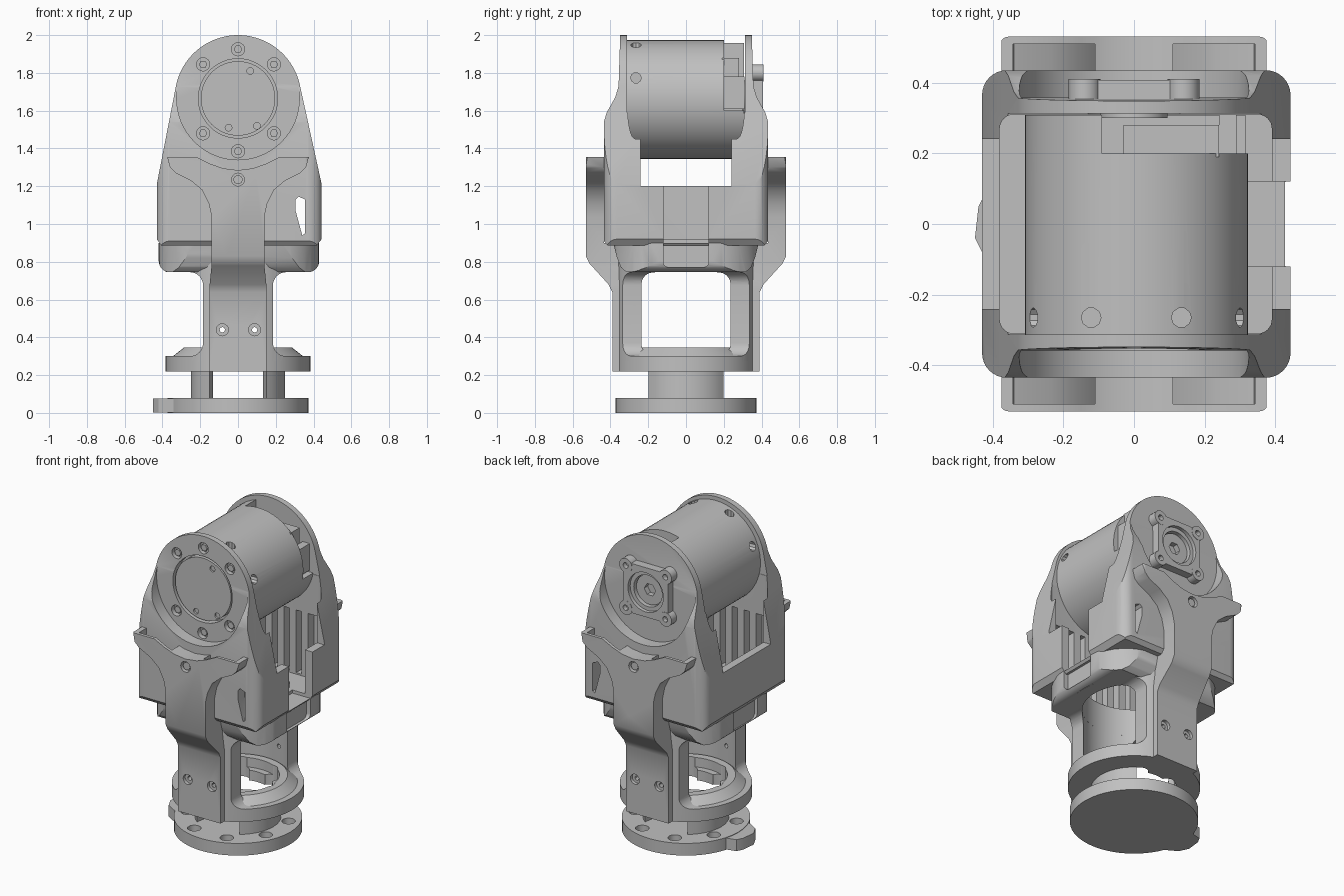
import bpy, bmesh, math

cube = bpy.data.objects.get("Cube")
if cube:
    bpy.data.objects.remove(cube)

grey = bpy.data.materials.new("satin_grey")
grey.use_nodes = True
colour = (0.53, 0.53, 0.53, 1)
grey.diffuse_color = colour
grey.node_tree.nodes["Principled BSDF"].inputs["Base Color"].default_value = colour

MAP = {"x": lambda u, v, d: (d, u, v),
       "y": lambda u, v, d: (u, d, v),
       "z": lambda u, v, d: (u, v, d)}


def prism(name, axis, pts, a, b, scale=1):
    """Extrude a 2D outline along an axis from a to b, scaling the far end."""
    bm = bmesh.new()
    lo = [bm.verts.new(MAP[axis](u, v, a)) for u, v in pts]
    hi = [bm.verts.new(MAP[axis](u * scale, v * scale, b)) for u, v in pts]
    bm.faces.new(lo)
    bm.faces.new(hi)
    for i in range(len(pts)):
        j = (i + 1) % len(pts)
        bm.faces.new((lo[i], lo[j], hi[j], hi[i]))
    bmesh.ops.recalc_face_normals(bm, faces=bm.faces)
    me = bpy.data.meshes.new(name)
    bm.to_mesh(me)
    bm.free()
    me.materials.append(grey)
    ob = bpy.data.objects.new(name, me)
    bpy.context.collection.objects.link(ob)
    return ob


def arc(r, cu=0, cv=0, start=0, end=360, n=48):
    steps = n if end - start == 360 else n + 1
    return [(cu + r * math.cos(math.radians(start + (end - start) * i / n)),
             cv + r * math.sin(math.radians(start + (end - start) * i / n))) for i in range(steps)]


def rect(u0, u1, v0, v1, r=0):
    if not r:
        return [(u0, v0), (u1, v0), (u1, v1), (u0, v1)]
    return (arc(r, u1 - r, v1 - r, 0, 90, 8) + arc(r, u0 + r, v1 - r, 90, 180, 8)
            + arc(r, u0 + r, v0 + r, 180, 270, 8) + arc(r, u1 - r, v0 + r, 270, 359.9, 8))


def boolean(ob, mode, *spec, **kw):
    """Combine with a temporary prism, then discard it."""
    tool = prism("cutter", *spec, **kw)
    mod = ob.modifiers.new("cut", "BOOLEAN")
    mod.operation, mod.solver, mod.object = mode, "EXACT", tool
    bpy.context.view_layer.objects.active = ob
    bpy.ops.object.modifier_apply(modifier=mod.name)
    bpy.data.objects.remove(tool)


def cut(ob, *spec, **kw):
    boolean(ob, "DIFFERENCE", *spec, **kw)


def mirror_pts(pts):
    return pts + [(-u, v) for u, v in reversed(pts) if abs(u) > 1e-5]


AXIS_Z = 1.665

# Base disc with bolt holes and an index tab
base = prism("base_disc", "z", arc(0.372, n=64), 0, 0.078)
boolean(base, "UNION", "z", [(-0.3, -0.17), (-0.42, -0.1), (-0.45, -0.04), (-0.44, 0.05), (-0.42, 0.09), (-0.3, 0.12)],
        0.002, 0.075)
for k in range(8):
    t = math.radians(22.5 + 45 * k)
    cut(base, "z", arc(0.04, 0.3 * math.cos(t), 0.3 * math.sin(t), n=16), 0.03, 0.1)

# Spacer posts between the disc and the lower ring
for side, s in (("left", 1), ("right", -1)):
    prism(side + "_spacer", "z", [(s * u, v) for u, v in
          arc(0.25, 0, 0, -53, 53, 12) + arc(0.16, 0, 0, 35, -35, 12)], 0.07, 0.235)

# Lower ring with sloping shoulder and a notched bore
ring = prism("lower_ring", "z", arc(0.383, n=64), 0.22, 0.275)
boolean(ring, "UNION", "z", arc(0.383, n=64), 0.27, 0.345, scale=0.75)
cut(ring, "z", arc(0.24, n=48), 0.285, 0.5)
cut(ring, "z", arc(0.2, n=48), 0.1, 0.5)
for k in range(6):
    t = math.radians(60 * k)
    cut(ring, "z", arc(0.05, 0.2 * math.cos(t), 0.2 * math.sin(t), n=12), 0.1, 0.5)

# Cylindrical leg shell with filleted side windows
legs = prism("leg_shell", "z", arc(0.383, n=64), 0.25, 0.8)
cut(legs, "z", arc(0.3, n=64), 0.1, 1)
for s in (1, -1):
    cut(legs, "y", [(s * x, z) for x, z in rect(0.185, 1, 0.3, 0.745, 0.07)], -1, 1)

# Yoke arms, front and back
OUTLINE = mirror_pts([(0.0, 0.22), (0.15, 0.22), (0.15, 0.68), (0.14, 0.78), (0.14, 1.04),
                      (0.155, 1.11), (0.19, 1.18), (0.25, 1.23), (0.33, 1.27), (0.36, 1.3),
                      (0.375, 1.355), (0.22, 1.355), (0.15, 1.32), (0.08, 1.295), (0.0, 1.285)])
POCKET = [(0.11, 1.5), (0.11, 1.12), (0.16, 1.19), (0.235, 1.25), (0.34, 1.3), (0.35, 1.5)]
for side, s in (("front", -1), ("back", 1)):
    arm = prism(side + "_yoke_arm", "y", OUTLINE, s * 0.2, s * 0.6)
    boolean(arm, "INTERSECT", "x", [(s * y, z) for y, z in
            [(0.2, 0.22), (0.39, 0.22), (0.39, 0.64), (0.41, 0.68), (0.51, 0.79), (0.53, 0.83), (0.53, 1.355),
             (0.433, 1.355), (0.433, 0.9), (0.2, 0.89)]], -1, 1)
    boolean(arm, "INTERSECT", "z", rect(-0.38, 0.38, -0.53, 0.53, 0.025), 0, 2)
    cut(arm, "z", arc(0.3, n=64), 0.1, 1)
    for m in (1, -1):
        cut(arm, "y", [(m * x, z) for x, z in POCKET], s * 0.4, s * 0.51)
    cut(arm, "y", arc(0.034, 0, 1.235, n=16), s * 0.5, s * 0.6)
    for part in (arm, legs):
        for x in (-0.083, 0.088):
            cut(part, "y", arc(0.032, x, 0.44, n=16), s * 0.37, s * 0.5)
            cut(part, "y", arc(0.014, x, 0.44, n=12), s * 0.2, s * 0.5)
    prism(side + "_yoke_screw", "y", arc(0.024, 0, 1.235, n=16), s * 0.49, s * 0.52)

# Saddle frame joining the arms beneath the housing
saddle = prism("saddle_frame", "z", rect(-0.42, 0.43, -0.39, 0.39, 0.25), 0.74, 0.91)
boolean(saddle, "INTERSECT", "y", rect(-0.42, 0.43, 0.745, 1.1, 0.06), -1, 1)
boolean(saddle, "INTERSECT", "x", mirror_pts([(0.31, 0.74), (0.345, 0.77), (0.365, 0.82), (0.385, 0.9)]), -1, 1)
cut(saddle, "z", arc(0.3, n=48), 0.5, 1)
for s in (1, -1):
    cut(saddle, "x", rect(-0.12, 0.12, 0.77, 1, 0.03), s * 0.4, s * 0.6)

# Main housing: tapered cheeks on a rounded box
body = prism("housing", "y", [(-0.43, 1.21), (-0.43, 0.92), (-0.405, 0.885), (0.415, 0.885), (0.443, 0.92),
                              (0.443, 1.21)] + arc(0.335, 0, AXIS_Z, 12, 168, 40), -0.5, 0.5)
boolean(body, "INTERSECT", "z", rect(-0.43, 0.443, -0.435, 0.435, 0.07), 0, 3)
boolean(body, "INTERSECT", "x", mirror_pts([(0.41, 0.88), (0.435, 0.91), (0.435, 1.54), (0.42, 1.59),
                                           (0.375, 1.67), (0.357, 1.73), (0.345, 2.1)]), -1, 1)
cut(body, "z", rect(-0.38, 0.39, -0.31, 0.31, 0.04), 0.92, 3)
cut(body, "z", rect(-0.36, 0.37, -0.37, 0.37, 0.04), 0.93, 1.33)
cut(body, "z", arc(0.3, n=48), 0.5, 1)
cut(body, "x", rect(-0.24, 0.24, 1.2, 3), -1, 1)
cut(body, "x", rect(-0.312, 0.312, 1.59, 3), -1, 1)
cut(body, "x", rect(-0.12, 0.12, 0.9, 1.3), 0.3, 1)
cut(body, "y", [(0.305, 1.13), (0.32, 1.145), (0.355, 1.13), (0.355, 0.95), (0.34, 0.94), (0.305, 1.07)], -1, 1)
for s in (-1, 1):
    cut(body, "y", arc(0.325, 0, AXIS_Z, n=64), s * 0.358, s * 0.6)
cut(body, "y", arc(0.21, 0, AXIS_Z, n=48), -0.6, -0.3)
cut(body, "y", arc(0.15, 0, AXIS_Z, n=48), 0.3, 0.6)
SCREWS = [(0, 1.925), (0.19, 1.845), (-0.185, 1.845), (0.19, 1.48), (-0.185, 1.48), (0, 1.385)]
for x, z in SCREWS:
    cut(body, "y", arc(0.035, x, z, n=16), -0.6, -0.325)
    prism("cheek_screw", "y", arc(0.022, x, z, n=6), -0.318, -0.345)

# Ribs inside the cheeks
for s in (-1, 1):
    for k in range(7):
        x = -0.255 + 0.085 * k
        prism("inner_rib", "y", rect(x - 0.024, x + 0.024, 0.925, 1.335), s * 0.31, s * 0.375)

# Motor barrel with rear notch and radial screw holes
motor = prism("motor_barrel", "y", arc(0.315, 0.007, AXIS_Z - 0.005, n=72), -0.312, 0.308)
cut(motor, "y", rect(-0.09, 0.4, 1.6, 2.1), 0.2, 0.5)
prism("motor_connector", "y", rect(-0.03, 0.24, 1.63, 1.88), 0.19, 0.28)
prism("motor_connector_post", "y", rect(0.24, 0.29, 1.61, 1.78), 0.19, 0.31)
for x, z in [(0.13, 1.92), (-0.115, 1.92), (0.29, 1.78), (-0.28, 1.78)]:
    dx, dz = x, z - AXIS_Z
    k = 0.295 / math.hypot(dx, dz)
    cu, cv = dx * k, AXIS_Z + dz * k
    if abs(dx) < 0.2:
        cut(motor, "z", arc(0.028, cu, -0.265, n=10), cv - 0.03, 2.2)
    else:
        side = math.copysign(1, dx)
        cut(motor, "x", arc(0.028, -0.265, cv, n=10), cu - 0.03 * side, cu + 0.2 * side)

# Front output disc
disc = prism("front_output_disc", "y", arc(0.197, 0, AXIS_Z, n=48), -0.3, -0.352)
for x, z in ((0.065, 1.81), (-0.05, 1.51), (0.1, 1.52)):
    cut(disc, "y", arc(0.018, x, z, n=12), -0.34, -0.4)

# Rear bearing flange with four ears
EARS = [(sx * 0.14, AXIS_Z + sz * 0.135) for sx in (-1, 1) for sz in (-1, 1)]
flange = prism("rear_flange", "y", rect(-0.158, 0.158, AXIS_Z - 0.158, AXIS_Z + 0.158), 0.34, 0.408)
for x, z in EARS:
    boolean(flange, "UNION", "y", arc(0.045, x, z, n=20), 0.345, 0.41)
cut(flange, "y", arc(0.125, 0, AXIS_Z, n=48), 0.385, 0.6)
cut(flange, "y", arc(0.1, 0, AXIS_Z, n=48), 0.2, 0.6)
for x, z in EARS:
    cut(flange, "y", arc(0.018, x, z, n=12), 0.38, 0.6)
hub = prism("rear_hub", "y", arc(0.095, 0, AXIS_Z, n=40), 0.3, 0.365)
cut(hub, "y", arc(0.04, 0, AXIS_Z, n=6), 0.33, 0.5)

# Smooth the curved surfaces, keep the edges crisp
for ob in bpy.context.collection.objects:
    if ob.type == "MESH":
        ob.select_set(True)
        bpy.context.view_layer.objects.active = ob
bpy.ops.object.shade_smooth_by_angle(angle=math.radians(30))
